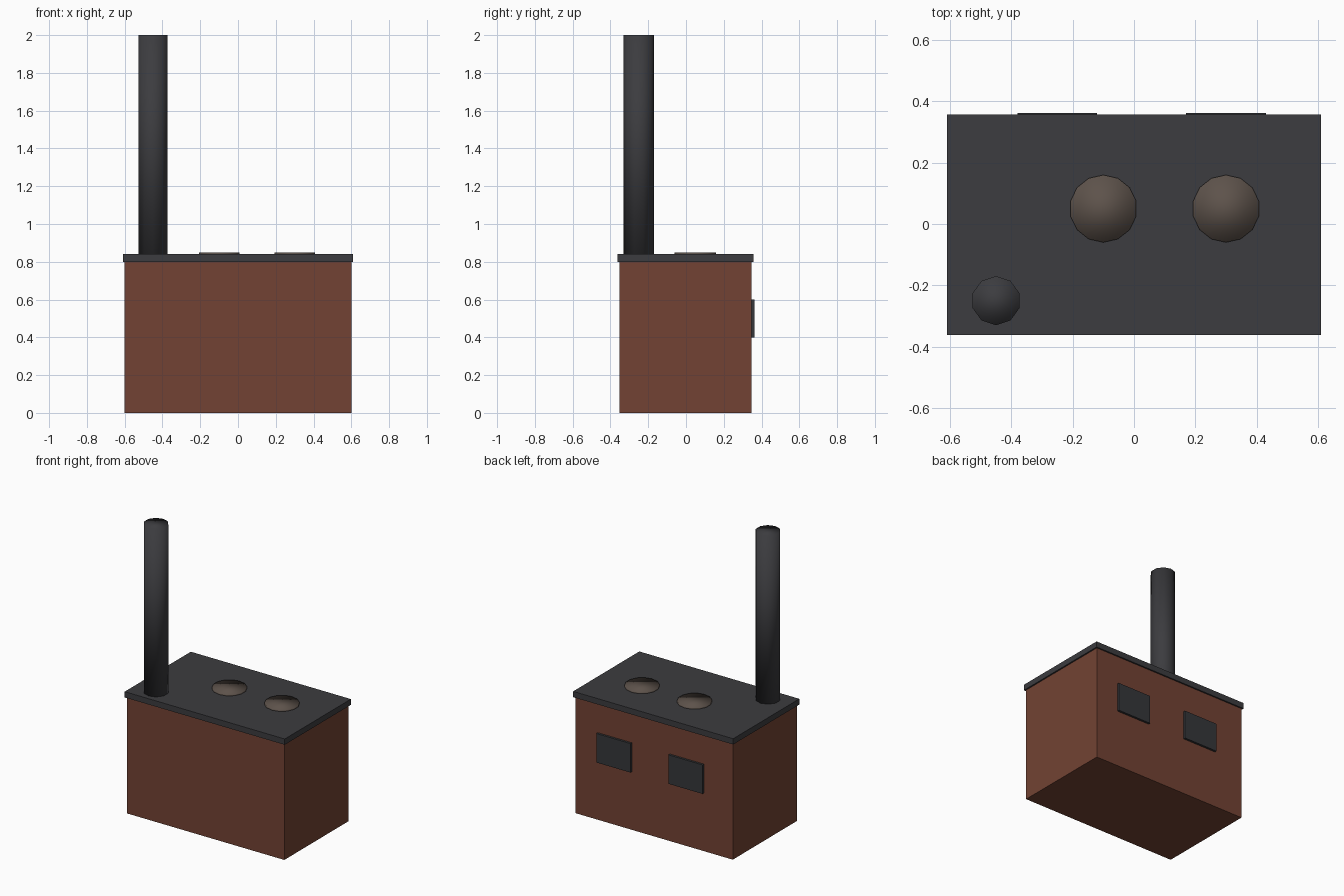
import bpy

if "Cube" in bpy.data.objects:
    bpy.data.objects.remove(bpy.data.objects["Cube"])

Y0 = -0.0025  # keeps the whole model centred despite the doors


def material(name, rgb):
    m = bpy.data.materials.new(name)
    m.diffuse_color = (*rgb, 1)
    m.use_nodes = True
    m.node_tree.nodes["Principled BSDF"].inputs["Base Color"].default_value = m.diffuse_color
    return m


brick = material("brick", (0.17, 0.055, 0.033))
iron = material("iron", (0.045, 0.045, 0.05))
door_iron = material("door_iron", (0.035, 0.037, 0.042))
plate = material("plate", (0.11, 0.085, 0.07))


def box(name, x, y, z, mat):
    """Box from (min, max) ranges."""
    bpy.ops.mesh.primitive_cube_add(
        size=1, location=(sum(x) / 2, sum(y) / 2 + Y0, sum(z) / 2))
    ob = bpy.context.object
    ob.name = name
    ob.scale = (x[1] - x[0], y[1] - y[0], z[1] - z[0])
    bpy.ops.object.transform_apply(location=False, rotation=False, scale=True)
    ob.data.materials.append(mat)


def disc(name, x, y, z, radius, sides, mat):
    """Upright cylinder, smooth over its rim."""
    bpy.ops.mesh.primitive_cylinder_add(
        vertices=sides, radius=radius, depth=z[1] - z[0],
        location=(x, y + Y0, sum(z) / 2))
    ob = bpy.context.object
    ob.name = name
    ob.data.materials.append(mat)
    bpy.ops.object.shade_smooth()


# Brick body and iron top
box("stove_body", (-0.6, 0.6), (-0.35, 0.35), (0, 0.8), brick)
box("stove_top", (-0.61, 0.61), (-0.36, 0.36), (0.8, 0.84), iron)

# Fire doors on the rear wall
for i, x in enumerate((-0.25, 0.3)):
    box(f"fire_door_{i + 1}", (x - 0.13, x + 0.13), (0.345, 0.365), (0.4, 0.6), door_iron)

# Cooking plates
for i, x in enumerate((-0.1, 0.3)):
    disc(f"cooking_plate_{i + 1}", x, 0.0525, (0.835, 0.85), 0.11, 14, plate)

# Chimney pipe
disc("chimney_pipe", -0.45, -0.2475, (0.84, 2.0), 0.08, 10, iron)
